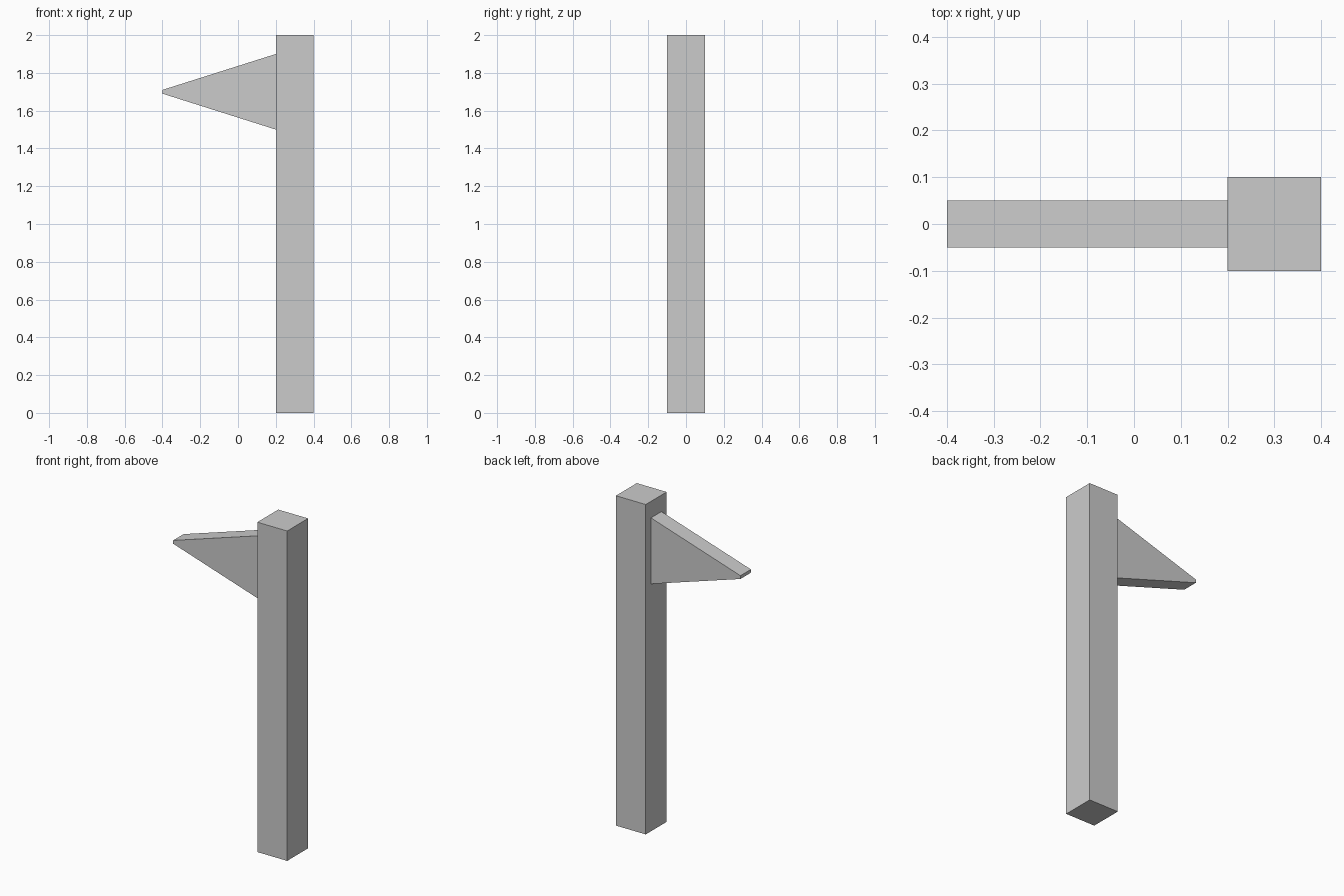
import bpy
import bmesh

if "Cube" in bpy.data.objects:
    bpy.data.objects.remove(bpy.data.objects["Cube"])


def extrude_profile(name, profile, half_width):
    """Prism from an (x, z) outline, centred on y = 0."""
    bm = bmesh.new()
    face = bm.faces.new([bm.verts.new((x, -half_width, z)) for x, z in profile])
    result = bmesh.ops.extrude_face_region(bm, geom=[face])
    verts = [v for v in result["geom"] if isinstance(v, bmesh.types.BMVert)]
    bmesh.ops.translate(bm, verts=verts, vec=(0, 2 * half_width, 0))
    bmesh.ops.recalc_face_normals(bm, faces=bm.faces)
    mesh = bpy.data.meshes.new(name)
    bm.to_mesh(mesh)
    bm.free()
    obj = bpy.data.objects.new(name, mesh)
    bpy.context.collection.objects.link(obj)
    return obj


# Square upright post
extrude_profile("post", [(0.2, 0), (0.4, 0), (0.4, 2), (0.2, 2)], 0.1)

# Tapered side arm with a narrow blunt tip
extrude_profile("tapered_arm", [(0.2, 1.5), (0.2, 1.9), (-0.4, 1.71), (-0.4, 1.69)], 0.05)
